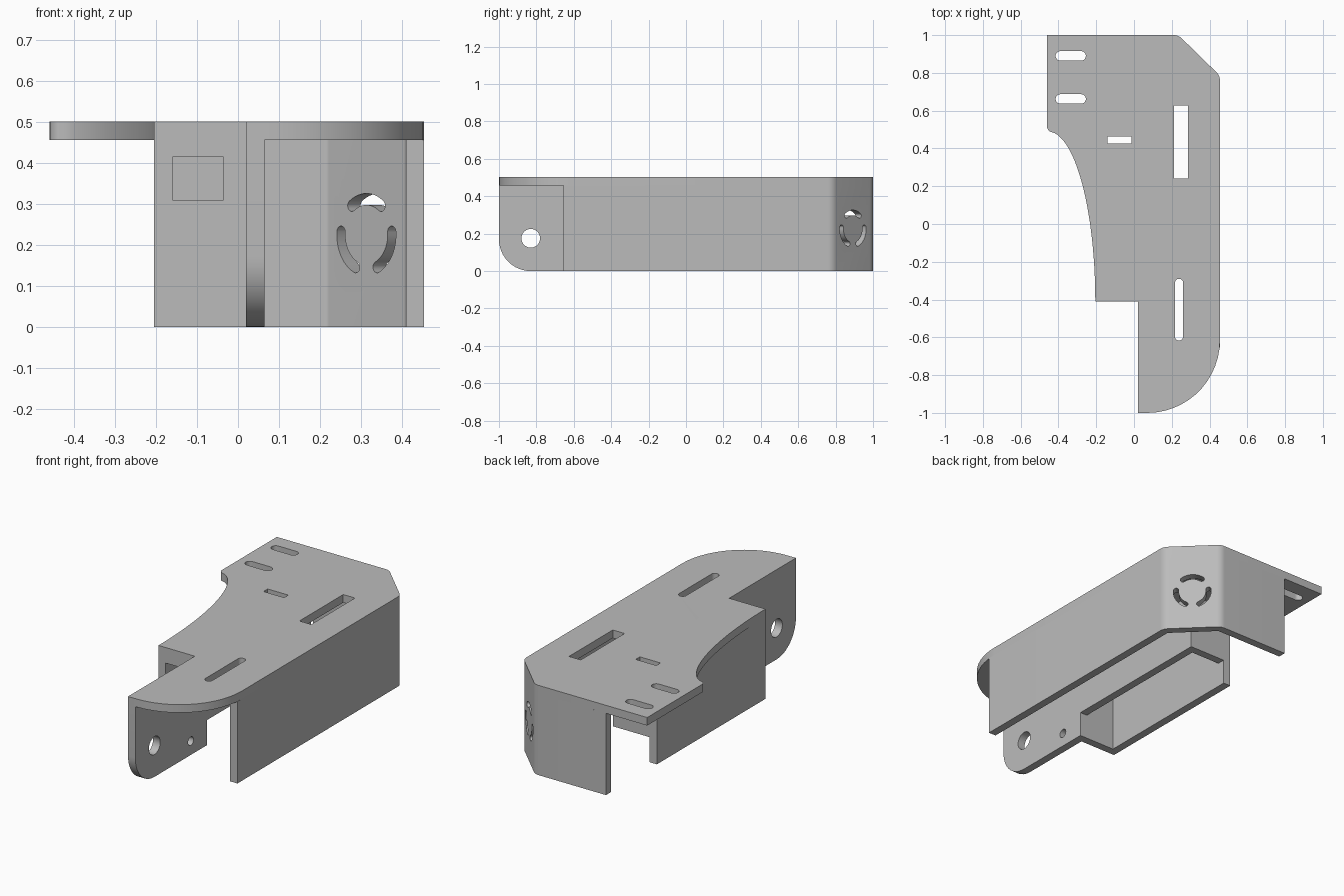
import bpy, bmesh
from math import sin, cos, pi, radians, tan, ceil
from mathutils import Vector, Matrix

cube = bpy.data.objects.get("Cube")
if cube:
    bpy.data.objects.remove(cube, do_unlink=True)

T = 0.045            # sheet thickness
TOP = 0.502
UNDER = TOP - T
X, Y, Z = Vector((1, 0, 0)), Vector((0, 1, 0)), Vector((0, 0, 1))

grey = bpy.data.materials.new("bracket grey")
grey.use_nodes = True
grey.diffuse_color = (0.5, 0.5, 0.5, 1)
grey.node_tree.nodes["Principled BSDF"].inputs["Base Color"].default_value = (0.5, 0.5, 0.5, 1)


def rounded(corners):
    """Outline from (x, y) or (x, y, radius) corners."""
    out = []
    for i, c in enumerate(corners):
        p = Vector(c[:2])
        r = c[2] if len(c) > 2 else 0
        if not r:
            out.append(p)
            continue
        a = (Vector(corners[i - 1][:2]) - p).normalized()
        b = (Vector(corners[(i + 1) % len(corners)][:2]) - p).normalized()
        half = a.angle(b) / 2
        centre = p + (a + b).normalized() * (r / sin(half))
        start = p + a * (r / tan(half)) - centre
        end = p + b * (r / tan(half)) - centre
        sweep = start.angle_signed(end)   # clockwise positive
        n = max(3, ceil(abs(sweep) / radians(7)))
        for k in range(n + 1):
            t = -sweep * k / n
            out.append(centre + Matrix.Rotation(t, 2) @ start)
    return out


def box(x0, x1, y0, y1, r=0):
    r *= 0.999
    return rounded([(x0, y0, r), (x1, y0, r), (x1, y1, r), (x0, y1, r)])


def circle(x, y, r):
    return [Vector((x + r * cos(a * pi / 18), y + r * sin(a * pi / 18))) for a in range(36)]


def arc_slot(radius, half_width, middle, half_span):
    """Curved slot with round ends about the origin."""
    def arc(c, r, a0, a1, n=12):
        return [c + Vector((cos(a), sin(a))) * r
                for a in (a0 + (a1 - a0) * k / n for k in range(n))]
    a0, a1 = middle - half_span, middle + half_span
    o = Vector((0, 0))
    tip0, tip1 = (Vector((cos(a), sin(a))) * radius for a in (a0, a1))
    return (arc(o, radius + half_width, a0, a1) + arc(tip1, half_width, a1, a1 + pi)
            + arc(o, radius - half_width, a1, a0) + arc(tip0, half_width, a0 + pi, a0 + 2 * pi))


def sheet(name, outlines, origin, u=X, v=Y, depth=T):
    """Flat sheet in the u-v plane, first outline outside, others are holes."""
    curve = bpy.data.curves.new(name, "CURVE")
    curve.dimensions = "2D"
    curve.fill_mode = "BOTH"
    curve.extrude = depth / 2
    for pts in outlines:
        s = curve.splines.new("POLY")
        s.points.add(len(pts) - 1)
        for sp, p in zip(s.points, pts):
            sp.co = (p.x, p.y, 0, 1)
        s.use_cyclic_u = True
    temp = bpy.data.objects.new("temp", curve)
    bpy.context.scene.collection.objects.link(temp)
    deps = bpy.context.evaluated_depsgraph_get()
    mesh = bpy.data.meshes.new_from_object(temp.evaluated_get(deps))
    bpy.data.objects.remove(temp, do_unlink=True)
    w = u.cross(v)
    frame = Matrix((u, v, w)).transposed().to_4x4()
    frame.translation = Vector(origin) + w * depth / 2
    mesh.transform(frame)
    bm = bmesh.new()
    bm.from_mesh(mesh)
    bmesh.ops.remove_doubles(bm, verts=bm.verts, dist=1e-5)
    bmesh.ops.recalc_face_normals(bm, faces=bm.faces)
    bm.to_mesh(mesh)
    bm.free()
    mesh.name = name
    mesh.materials.clear()
    mesh.materials.append(grey)
    obj = bpy.data.objects.new(name, mesh)
    bpy.context.scene.collection.objects.link(obj)
    return obj


def select(obj):
    bpy.ops.object.select_all(action="DESELECT")
    obj.select_set(True)
    bpy.context.view_layer.objects.active = obj


# Top plate: concave left edge, round front corner, chamfered rear corner
sweep = [(-0.455 + 0.25 * sin(a), -0.41 + 0.9 * cos(a))
         for a in (radians(8 + 82 * k / 28) for k in range(29))]
plate_outline = rounded(
    [(0.02, -1), (0.455, -1, 0.385), (0.455, 0.785, 0.06), (0.235, 1, 0.06),
     (-0.46, 1), (-0.46, 0.493, 0.03)] + sweep + [(0.02, -0.41)])
plate_holes = [
    box(-0.415, -0.255, 0.865, 0.915, 0.025),
    box(-0.415, -0.255, 0.637, 0.687, 0.025),
    box(-0.14, -0.012, 0.425, 0.462),
    box(0.212, 0.285, 0.24, 0.627),
    box(0.217, 0.26, -0.617, -0.29, 0.0215)]
parts = [sheet("top_plate", [plate_outline] + plate_holes, (0, 0, UNDER))]

# Outer wall folded around the chamfered corner to the rear
outer = sheet("outer_wall", [rounded(
    [(0.455, -0.655), (0.455, 0.785, 0.06), (0.235, 1, 0.06), (-0.205, 1),
     (-0.205, 1 - T), (0.217, 1 - T, 0.02), (0.41, 0.766, 0.02), (0.41, -0.655)])],
    (0, 0, 0), depth=UNDER)
parts.append(outer)

# Three curved slots through the chamfered panel
along = Vector((0.22, -0.215, 0)).normalized()
outward = -along.cross(Z)
for k in range(3):
    cutter = sheet("slot_cutter", [arc_slot(0.087, 0.014, pi / 2 + k * 2 * pi / 3, radians(35))],
                   Vector((0.345, 0.8925, 0.225)) + outward * 0.05, along, Z, 0.14)
    cutter.hide_render = True
    select(outer)
    mod = outer.modifiers.new("slot", "BOOLEAN")
    mod.operation = "DIFFERENCE"
    mod.solver = "EXACT"
    mod.object = cutter
    bpy.ops.object.modifier_apply(modifier=mod.name)
    bpy.data.objects.remove(cutter, do_unlink=True)

# Inner wall with a rounded tongue, stepped up behind the front panel
REAR, STEP = 0.55, 0.14
parts.append(sheet("inner_wall", [
    rounded([(-1, UNDER), (-1, 0, 0.17), (-0.365, 0), (-0.365, STEP), (REAR, STEP), (REAR, UNDER)]),
    circle(-0.83, 0.175, 0.05), circle(-0.51, 0.077, 0.024)], (0.02, 0, 0), Y, Z))

# Box pocket: front panel with window, side wall and short rear panel
parts.append(sheet("pocket_front", [box(-0.205, 0.02, 0, UNDER), box(-0.16, -0.035, 0.31, 0.415)],
                   (0, -0.41 + T, 0), X, Z))
parts.append(sheet("pocket_side", [box(-0.41 + T, REAR, 0, UNDER)], (-0.205, 0, 0), Y, Z))
parts.append(sheet("pocket_rear", [box(-0.205 + T, 0.02, STEP, UNDER)], (0, REAR, 0), X, Z))

for obj in parts:
    select(obj)
    bpy.ops.object.shade_smooth_by_angle(angle=radians(30))
